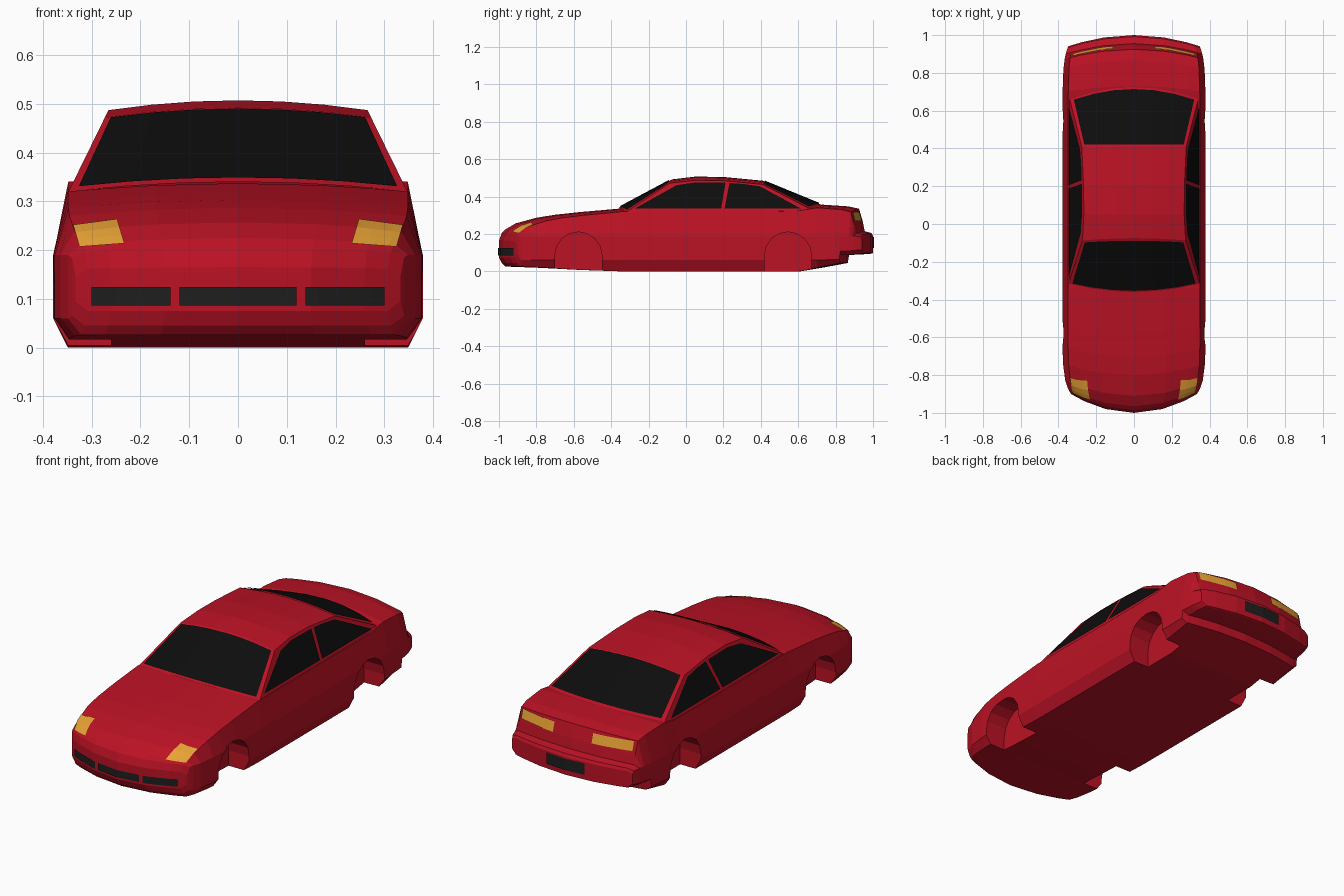
import bpy, bmesh, math
from mathutils import Vector
from mathutils.bvhtree import BVHTree

if "Cube" in bpy.data.objects:
    bpy.data.objects.remove(bpy.data.objects["Cube"])


def material(name, rgb):
    m = bpy.data.materials.new(name)
    m.diffuse_color = (*rgb, 1)
    m.use_nodes = True
    m.node_tree.nodes["Principled BSDF"].inputs["Base Color"].default_value = m.diffuse_color
    return m


RED = material("red_paint", (0.5, 0.006, 0.018))
GLASS = material("dark_glass", (0.004, 0.004, 0.004))
TRIM = material("dark_trim", (0.013, 0.013, 0.013))
AMBER = material("amber_lamp", (0.8, 0.36, 0.035))


def make(name, verts, faces, mat, facing=None):
    # facing: outward direction of an open panel; closed shells are oriented automatically
    me = bpy.data.meshes.new(name)
    me.from_pydata([tuple(v) for v in verts], [], faces)
    bm = bmesh.new()
    bm.from_mesh(me)
    bmesh.ops.recalc_face_normals(bm, faces=bm.faces)
    if facing and sum((f.normal for f in bm.faces), Vector()).dot(Vector(facing)) < 0:
        bmesh.ops.reverse_faces(bm, faces=bm.faces)
    bm.to_mesh(me)
    bm.free()
    me.materials.append(mat)
    ob = bpy.data.objects.new(name, me)
    bpy.context.collection.objects.link(ob)
    return ob


def grid(rows, cols, wrap=False):
    # quad faces of a rows x cols point grid
    return [(r * cols + c, r * cols + (c + 1) % cols,
             (r + 1) * cols + (c + 1) % cols, (r + 1) * cols + c)
            for r in range(rows - 1) for c in range(cols if wrap else cols - 1)]


def clamp(t):
    return max(0, min(1, t))


# Body: side profile (y, top z, bottom z); width, bow and crown follow from rules
PROFILE = [(-1, .165, .075), (-.985, .205, .045), (-.965, .225, .026), (-.91, .257, .024),
           (-.8, .287, .02), (-.7, .303, .015), (-.57, .317, .008), (-.34, .337, 0),
           (.45, .337, 0), (.61, .34, 0), (.73, .357, .02), (.865, .348, .045),
           (.872, .347, .088), (.925, .335, .09), (.945, .268, .091), (.955, .215, .092),
           (.992, .205, .095), (1, .19, .098)]
U = (0, .45, .78, .92)


def section(y, top, bottom):
    w = .379 - (.046 if y < 0 else .03) * abs(y) ** 12
    bow = .1 * clamp((-y - .3) / .7) ** 1.5 - .06 * clamp((y - .4) / .6)
    crown = .02 * clamp((top - .15) / .1)
    half = [(u * w, y + bow * u * u, top - crown * u * u) for u in U]
    half += [(w, y + bow, min(.19, top - .02)), (w, y + bow, max(.06, bottom + .02))]
    half += [(u * w, y + bow * u * u, bottom) for u in reversed(U)]
    return half + [(-p[0], p[1], p[2]) for p in reversed(half[1:-1])]


N = 18
verts = [p for s in PROFILE for p in section(*s)]
faces = grid(len(PROFILE), N, True)
for base in (0, len(verts) - N):
    for q in [(i, i + 1, 8 - i, 9 - i) for i in range(3)] + [(3, 4, 5, 6)]:
        faces.append([base + i for i in q])
        faces.append([base + (N - i) % N for i in q])
body = make("body", verts, faces, RED)
surface = BVHTree.FromPolygons([v.co.copy() for v in body.data.vertices],
                               [tuple(p.vertices) for p in body.data.polygons])

# Wheel wells cut from the body
R = .126
for yc in (-.575, .545):
    for side in (-1, 1):
        prof = [(yc + R * math.cos(math.pi * i / 8), .085 + R * math.sin(math.pi * i / 8))
                for i in range(9)] + [(yc - R, -.05), (yc + R, -.05)]
        n = len(prof)
        cutter = make("wheel_well_cutter", [(side * x, y, z) for x in (.26, .5) for y, z in prof],
                      grid(2, n, True) + [range(n), range(n, 2 * n)], RED)
        cutter.hide_render = True
        mod = body.modifiers.new("wheel_well", 'BOOLEAN')
        mod.operation, mod.solver, mod.object = 'DIFFERENCE', 'EXACT', cutter
        bpy.context.view_layer.objects.active = body
        bpy.ops.object.modifier_apply(modifier=mod.name)
        bpy.data.objects.remove(cutter)


# Cabin: y, bow, centre z along the roofline; half width follows the side slope
def side_x(z):
    return .345 - (z - .325) * .49


CABIN = [(-.36, .045, .34), (-.075, -.012, .492), (.05, 0, .507),
         (.2, 0, .505), (.41, 0, .485), (.725, -.065, .356)]
CROWN = .02


def cabin_row(st, spread=1):
    y, bow, z = st
    us = [spread * i / 3 for i in range(-3, 4)]
    return [Vector((u * side_x(z - CROWN), y + bow * u * u, z - CROWN * u * u)) for u in us]


shell = []
for st in CABIN:
    row = cabin_row(st)
    left, right = (Vector((s * .345, row[0].y, .315)) for s in (-1, 1))
    shell += [left, *row, right]
make("cabin", shell, grid(len(CABIN), 9), RED, (0, 0, 1))


# Windscreen and rear window, just above the cabin skin
def screen(name, a, b):
    ra, rb = cabin_row(a, .945), cabin_row(b, .945)
    d = rb[3] - ra[3]
    lift = Vector((0, -d.z, d.y)).normalized() * .005
    pts = [p.lerp(q, t) + lift for t in (.03, .96) for p, q in zip(ra, rb)]
    make(name, pts, grid(2, 7), GLASS, (0, 0, 1))


screen("windscreen", *CABIN[:2])
screen("rear_window", *CABIN[4:])

# Side windows (y, z), two per side
WINDOWS = {"front": [(-.275, .336), (-.05, .461), (.05, .476), (.212, .474), (.188, .336)],
           "rear": [(.206, .336), (.232, .473), (.31, .467), (.395, .455), (.615, .336)]}
for side, label in ((1, "right"), (-1, "left")):
    for part, shape in WINDOWS.items():
        make(f"{label}_{part}_window", [(side * (side_x(z) + .004), y, z) for y, z in shape],
             [range(5)], GLASS, (side, 0, 0))


# Lamps, grilles and plate: front-view quads projected onto the body
def decal(name, corners, end, mat, cols=6, rows=3):
    a, b, c, d = (Vector(p) for p in corners)
    pts = []
    for r in range(rows + 1):
        for k in range(cols + 1):
            p = a.lerp(b, k / cols).lerp(d.lerp(c, k / cols), r / rows)
            hit = surface.ray_cast(Vector((p.x, end * 2, p.y)), Vector((0, -end, 0)))[0]
            pts.append((hit or Vector((p.x, end * .9, p.y))) + Vector((0, end * .005, .002)))
    make(name, pts, grid(rows + 1, cols + 1), mat, (0, end, 0))


def box(x0, x1, z0, z1):
    return [(x0, z0), (x1, z0), (x1, z1), (x0, z1)]


for s, label in ((1, "right"), (-1, "left")):
    lamp = [(.233, .212), (.325, .205), (.338, .25), (.248, .262)]
    decal(label + "_headlight", [(s * x, z) for x, z in lamp], -1, AMBER)
    decal(label + "_side_grille", box(s * .138, s * .3, .084, .122), -1, TRIM)
    decal(label + "_tail_light", box(s * .112, s * .322, .268, .316), 1, AMBER)
decal("centre_grille", box(-.12, .12, .084, .122), -1, TRIM)
decal("rear_plate", box(-.11, .11, .122, .182), 1, TRIM)
